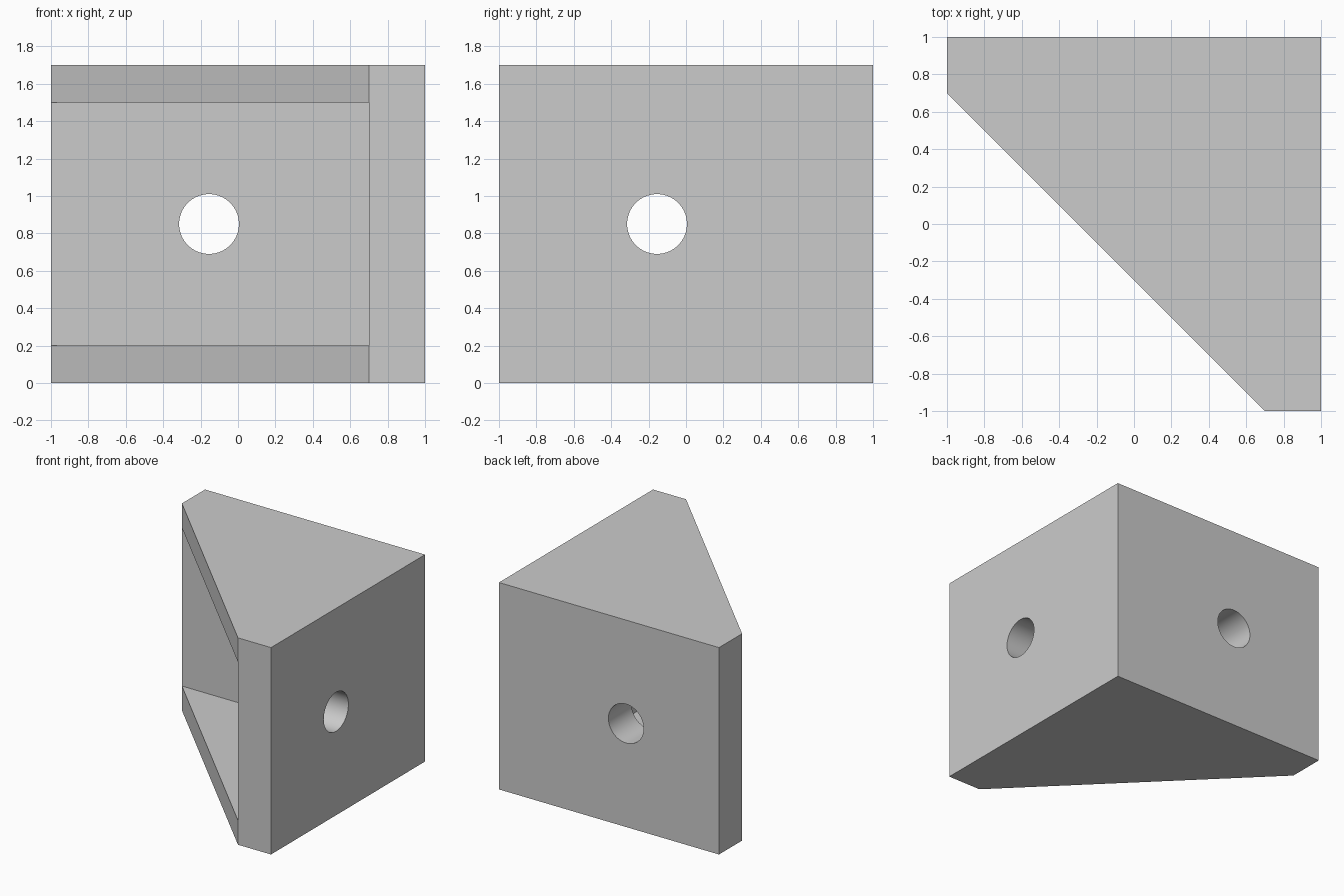
import bpy, bmesh, math
from mathutils import Matrix, Vector

cube = bpy.data.objects.get("Cube")
if cube:
    bpy.data.objects.remove(cube, do_unlink=True)

HEIGHT, WALL, PLATE = 1.7, 0.3, 0.2
INNER = 1 - WALL
HOLE_POS, HOLE_RADIUS = -0.155, 0.16

grey = bpy.data.materials.new("plain grey")
grey.use_nodes = True
colour = (0.6, 0.6, 0.6, 1)
grey.diffuse_color = colour
grey.node_tree.nodes["Principled BSDF"].inputs["Base Color"].default_value = colour


def make_object(name, bm):
    bmesh.ops.recalc_face_normals(bm, faces=bm.faces)
    mesh = bpy.data.meshes.new(name)
    bm.to_mesh(mesh)
    bm.free()
    mesh.materials.append(grey)
    obj = bpy.data.objects.new(name, mesh)
    bpy.context.collection.objects.link(obj)
    return obj


def prism(name, outline, bottom, top):
    bm = bmesh.new()
    face = bm.faces.new([bm.verts.new((x, y, bottom)) for x, y in outline])
    result = bmesh.ops.extrude_face_region(bm, geom=[face])
    verts = [v for v in result["geom"] if isinstance(v, bmesh.types.BMVert)]
    bmesh.ops.translate(bm, vec=(0, 0, top - bottom), verts=verts)
    return make_object(name, bm)


def hole_cutter(name, centre, axis):
    bm = bmesh.new()
    turn = Vector((0, 0, 1)).rotation_difference(Vector(axis)).to_matrix().to_4x4()
    bmesh.ops.create_cone(bm, cap_ends=True, segments=64, radius1=HOLE_RADIUS,
                          radius2=HOLE_RADIUS, depth=WALL * 2,
                          matrix=Matrix.Translation(centre) @ turn)
    return make_object(name, bm)


# Solid corner block with a diagonal front
bracket = prism("corner_bracket",
                [(-1, 1), (-1, INNER), (INNER, -1), (1, -1), (1, 1)], 0, HEIGHT)

# Cavity between the two walls and the two end plates, then a hole in each wall
mid_wall, mid_height = 1 - WALL / 2, HEIGHT / 2
cutters = [
    prism("cavity_cutter", [(-1.5, -1.5), (INNER, -1.5), (INNER, INNER), (-1.5, INNER)],
          PLATE, HEIGHT - PLATE),
    hole_cutter("back_hole_cutter", (HOLE_POS, mid_wall, mid_height), (0, 1, 0)),
    hole_cutter("side_hole_cutter", (mid_wall, HOLE_POS, mid_height), (1, 0, 0)),
]
bpy.context.view_layer.objects.active = bracket
for cutter in cutters:
    cutter.hide_render = True
    cut = bracket.modifiers.new(cutter.name, "BOOLEAN")
    cut.operation, cut.solver, cut.object = "DIFFERENCE", "EXACT", cutter
    bpy.ops.object.modifier_apply(modifier=cut.name)
    bpy.data.objects.remove(cutter, do_unlink=True)

# Smooth hole walls, crisp block edges
for obj in bpy.context.selected_objects:
    obj.select_set(False)
bracket.select_set(True)
bpy.ops.object.shade_smooth_by_angle(angle=math.radians(30))
